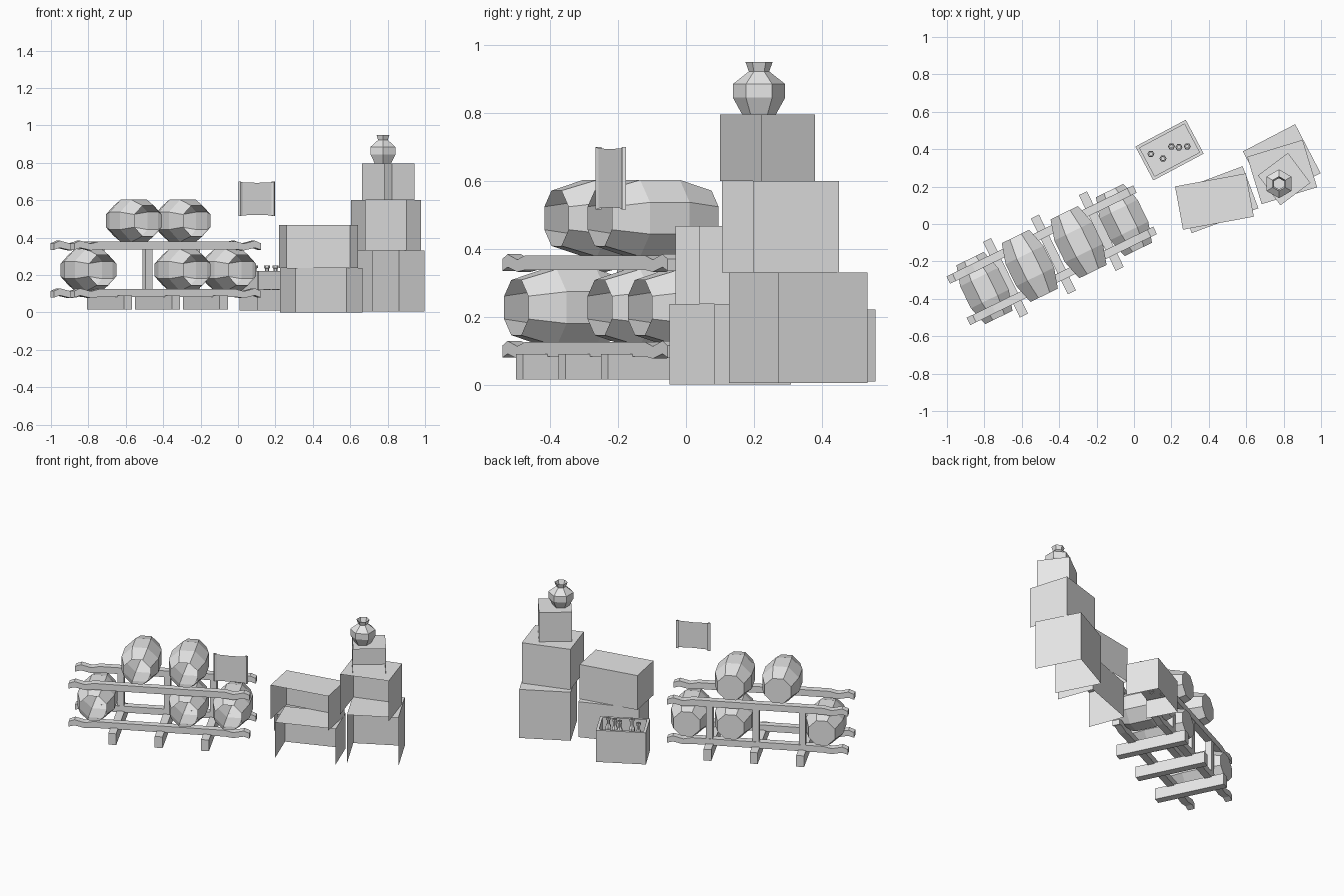
import bpy, bmesh, math
from mathutils import Matrix, Vector

cube = bpy.data.objects.get("Cube")
if cube:
    bpy.data.objects.remove(cube, do_unlink=True)

grey = bpy.data.materials.new("plain_grey")
grey.use_nodes = True
grey.diffuse_color = (0.8, 0.8, 0.8, 1)
grey.node_tree.nodes["Principled BSDF"].inputs["Base Color"].default_value = (0.8, 0.8, 0.8, 1)


def finish(name, bm, matrix):
    """Turn a bmesh into a flat shaded object placed by a matrix."""
    bmesh.ops.recalc_face_normals(bm, faces=bm.faces[:])
    mesh = bpy.data.meshes.new(name)
    bm.to_mesh(mesh)
    bm.free()
    mesh.materials.append(grey)
    obj = bpy.data.objects.new(name, mesh)
    obj.matrix_world = matrix
    bpy.context.scene.collection.objects.link(obj)
    return obj


def place(x, y, z=0, angle=0):
    return Matrix.Translation((x, y, z)) @ Matrix.Rotation(math.radians(angle), 4, 'Z')


def box_mesh(size, centre=(0, 0, 0)):
    bm = bmesh.new()
    bmesh.ops.create_cube(bm, size=1, matrix=Matrix.Translation(centre) @ Matrix.Diagonal((*size, 1)))
    return bm


def open_crate(name, x, y, z, angle, size):
    """Crate without the hidden front and bottom faces."""
    bm = box_mesh(size, (0, 0, size[2] / 2))
    bm.normal_update()
    hidden = [f for f in bm.faces if f.normal.y < -0.9 or f.normal.z < -0.9]
    bmesh.ops.delete(bm, geom=hidden, context='FACES')
    return finish(name, bm, place(x, y, z, angle))


def lathe(name, profile, sides, matrix, turn=0.0, cap_start=False, cap_end=False):
    """Revolve (radius, height) points about z."""
    bm = bmesh.new()
    rings = []
    for r, h in profile:
        angles = [turn + 2 * math.pi * i / sides for i in range(sides)]
        rings.append([bm.verts.new((r * math.cos(a), r * math.sin(a), h)) for a in angles])
    for low, high in zip(rings, rings[1:]):
        for i in range(sides):
            j = (i + 1) % sides
            bm.faces.new((low[i], low[j], high[j], high[i]))
    if cap_start:
        bm.faces.new(rings[0])
    if cap_end:
        bm.faces.new(rings[-1])
    return finish(name, bm, matrix)


# Rack frame
rack = place(-0.44, -0.167, 0, 26)
half = 0.555
end_shape = [(0, -0.01, -0.045), (0.035, 0.004, -0.034), (0.1, -0.012, -0.048), (0.15, 0, -0.042)]
for level, top in (("lower", 0.125), ("upper", 0.38)):
    for side, y in (("front", -0.123), ("back", 0.123)):
        stations = [(-half + s, t, b) for s, t, b in end_shape]
        stations += [(-s, t, b) for s, t, b in reversed(stations)]
        bm = bmesh.new()
        loops = []
        for s, t, b in stations:
            corners = ((-0.022, b), (0.022, b), (0.022, t), (-0.022, t))
            loops.append([bm.verts.new((s, y + w, top + h)) for w, h in corners])
        for a, b in zip(loops, loops[1:]):
            for i in range(4):
                j = (i + 1) % 4
                bm.faces.new((a[i], a[j], b[j], b[i]))
        bm.faces.new(loops[0])
        bm.faces.new(loops[-1])
        finish(f"{level}_{side}_rail", bm, rack)

# Cross beams below and posts at the back
for i, x in enumerate((-0.275, 0.01, 0.295)):
    finish(f"cross_beam_{i + 1}", box_mesh((0.048, 0.45, 0.075), (x, 0, 0.053)), rack)
    finish(f"rack_post_{i + 1}", box_mesh((0.04, 0.04, 0.22), (x, 0.123, 0.23)), rack)

# Barrels lying across the rack, open at the front
barrel = [(0.088, -0.175), (0.122, -0.065), (0.122, 0.065), (0.088, 0.175)]
slots = [(-0.4, 0.227), (0.16, 0.227), (0.43, 0.227), (-0.13, 0.49), (0.16, 0.49)]
for i, (x, z) in enumerate(slots):
    lying = rack @ Matrix.Translation((x, 0, z)) @ Matrix.Rotation(-math.pi / 2, 4, 'X')
    lathe(f"barrel_{i + 1}", barrel, 8, lying, turn=math.pi / 8, cap_end=True)

# Stacked crates
open_crate("low_crate_bottom", 0.445, 0.13, 0, 20.5, (0.38, 0.24, 0.237))
open_crate("low_crate_top", 0.43, 0.12, 0.237, 10.4, (0.385, 0.235, 0.23))
open_crate("tower_crate_bottom", 0.79, 0.33, 0.005, 27.5, (0.315, 0.295, 0.325))
open_crate("tower_crate_middle", 0.792, 0.278, 0.33, 17, (0.31, 0.265, 0.27))
open_crate("tower_crate_top", 0.803, 0.24, 0.6, 37, (0.2, 0.2, 0.196))

# Vase on the tower
vase = [(0.05, 0.796), (0.077, 0.845), (0.077, 0.885), (0.03, 0.922), (0.04, 0.95)]
lathe("vase", vase, 6, place(0.775, 0.215), turn=math.pi / 6, cap_start=True)

# Bottle crate with a sunken top
bottle_crate = open_crate("bottle_crate", 0.19, 0.395, 0.01, 28, (0.305, 0.205, 0.212))
bm = bmesh.new()
bm.from_mesh(bottle_crate.data)
lid = [f for f in bm.faces if f.normal.z > 0.9]
bmesh.ops.inset_region(bm, faces=lid, thickness=0.024, use_boundary=True)
rim = [f for f in bm.faces if f.normal.z > 0.9 and f in lid]
sunk = bmesh.ops.extrude_discrete_faces(bm, faces=rim)["faces"]
bmesh.ops.translate(bm, verts=list({v for f in sunk for v in f.verts}), vec=(0, 0, -0.1))
bm.to_mesh(bottle_crate.data)
bm.free()

# Bottles
bottle = [(0.019, 0.12), (0.019, 0.19), (0.01, 0.21), (0.01, 0.235), (0.016, 0.238), (0.016, 0.252), (0.008, 0.252)]
spots = [(0.09, 0.375), (0.155, 0.35), (0.2, 0.415), (0.24, 0.41), (0.285, 0.415)]
for i, (x, y) in enumerate(spots):
    lathe(f"bottle_{i + 1}", bottle, 6, place(x, y))

# Hanging sheet with curled sides
bm = bmesh.new()
outline = [(-0.09, 0.012, 0), (-0.106, 0.006, 0), (-0.098, -0.004, 0), (-0.085, 0, 0.004), (0, 0, 0.007)]
outline += [(-x, y, dip) for x, y, dip in reversed(outline[:-1])]
low = [bm.verts.new((x, y, 0.515 + d)) for x, y, d in outline]
high = [bm.verts.new((x, y, 0.7 - d)) for x, y, d in outline]
for i in range(len(outline) - 1):
    bm.faces.new((low[i], low[i + 1], high[i + 1], high[i]))
finish("hanging_sheet", bm, place(0.102, -0.224, 0, 23.5))
